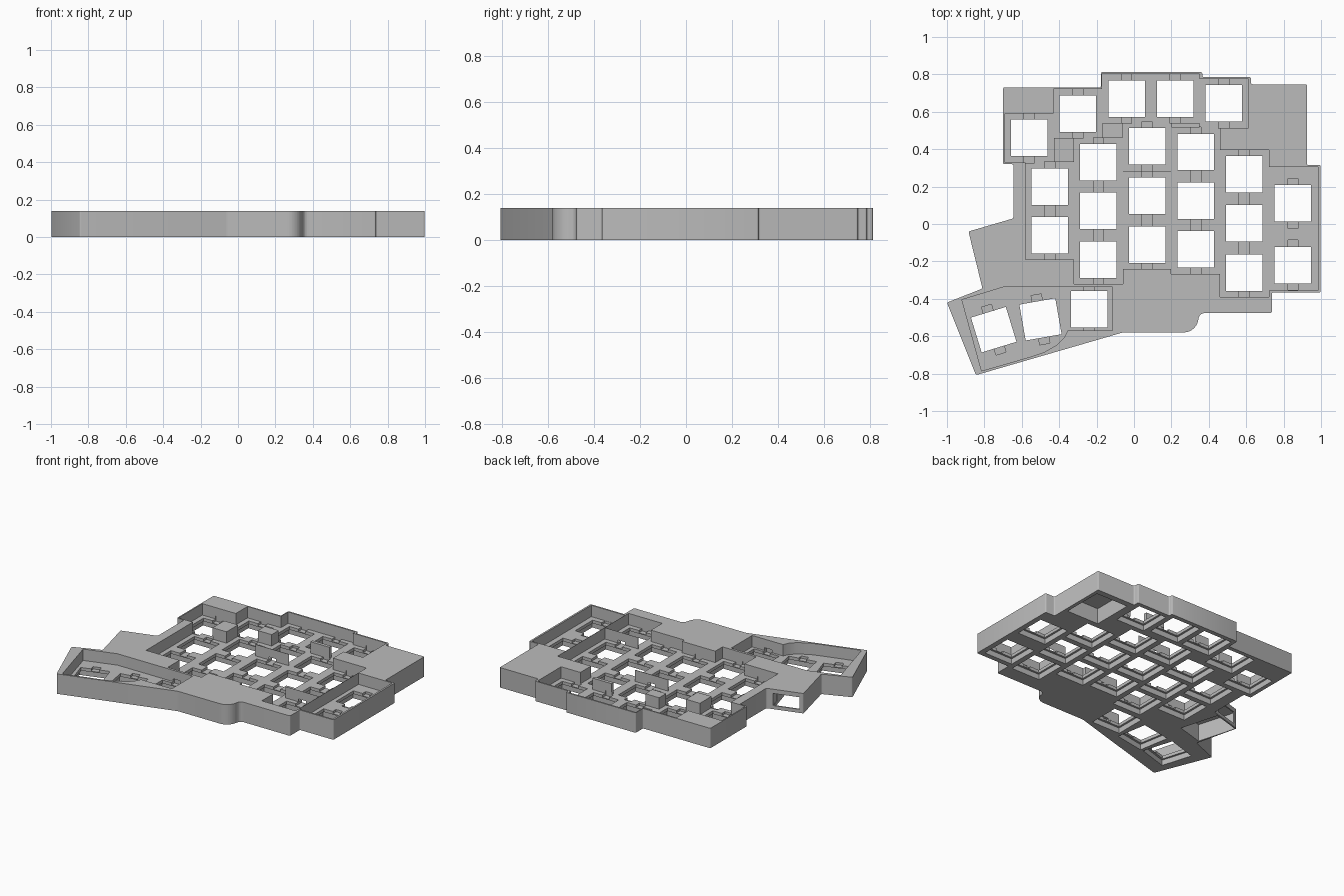
import bpy, bmesh, math
from mathutils import Vector, Matrix

cube = bpy.data.objects.get("Cube")
if cube:
    bpy.data.objects.remove(cube, do_unlink=True)

TOP, PLATE, LIP = 0.14, 0.06, 0.038
CELL, HOLE, POCKET = 0.262, 0.195, 0.222

grey = bpy.data.materials.new("case_grey")
grey.use_nodes = True
grey.diffuse_color = (0.5, 0.5, 0.5, 1)
grey.node_tree.nodes["Principled BSDF"].inputs["Base Color"].default_value = (0.5, 0.5, 0.5, 1)

cutters = bpy.data.collections.new("cutters")
bpy.context.scene.collection.children.link(cutters)


def prism(name, points, z0, z1, collection, rounding=0):
    """Extrude a flat outline from z0 to z1, optionally rounding its corners."""
    bm = bmesh.new()
    bm.faces.new([bm.verts.new((x, y, z0)) for x, y in points])
    if rounding:
        bmesh.ops.bevel(bm, geom=bm.verts[:], offset=rounding, segments=3,
                        profile=0.5, affect='VERTICES')
    grown = bmesh.ops.extrude_face_region(bm, geom=bm.faces[:])
    verts = [g for g in grown["geom"] if isinstance(g, bmesh.types.BMVert)]
    bmesh.ops.translate(bm, verts=verts, vec=(0, 0, z1 - z0))
    bmesh.ops.recalc_face_normals(bm, faces=bm.faces[:])
    mesh = bpy.data.meshes.new(name)
    bm.to_mesh(mesh)
    bm.free()
    mesh.materials.append(grey)
    ob = bpy.data.objects.new(name, mesh)
    collection.objects.link(ob)
    return ob


def cut_box(name, x, y, w, d, z0, z1, turn=0):
    """Add a rectangular cutter centred on x, y and turned about z."""
    rot = Matrix.Rotation(math.radians(turn), 2)
    corners = [(-w, -d), (w, -d), (w, d), (-w, d)]
    pts = [rot @ (Vector(c) / 2) + Vector((x, y)) for c in corners]
    prism(name, pts, z0, z1, cutters).hide_render = True


def arc(cx, cy, r, a0, a1, n=8):
    return [(cx + r * math.cos(math.radians(a0 + (a1 - a0) * i / n)),
             cy + r * math.sin(math.radians(a0 + (a1 - a0) * i / n))) for i in range(n + 1)]


# Case body
back = [(-0.645, 0.03), (-0.645, 0.32), (-0.70, 0.32), (-0.70, 0.73), (-0.177, 0.73),
        (-0.177, 0.812), (0.365, 0.812), (0.365, 0.786), (0.625, 0.786), (0.625, 0.747),
        (0.925, 0.747), (0.925, 0.315), (0.998, 0.315), (0.998, -0.366),
        (0.737, -0.366), (0.737, -0.476)]
front = [(-0.06, -0.58), (-0.845, -0.808), (-1.0, -0.42), (-0.81, -0.345), (-0.885, -0.04)]
curve = arc(0.375, -0.506, 0.03, 90, 180, 4) + arc(0.265, -0.5, 0.08, 0, -90)
case = prism("keyboard_case", back + curve + front, 0, TOP,
             bpy.context.scene.collection, 0.008)

# Key positions: staggered columns, single top row, fanned thumb keys
columns = {-0.45: (0.20, -0.06), -0.19: (0.33, 0.07, -0.19), 0.07: (0.415, 0.15, -0.11),
           0.33: (0.385, 0.125, -0.135), 0.59: (0.265, 0.003, -0.26)}
keys = [(x, y, 0) for x, ys in columns.items() for y in ys]
keys += [(-0.56, 0.46, 0), (-0.30, 0.59, 0), (-0.04, 0.67, 0), (0.22, 0.67, 0), (0.48, 0.645, 0)]
wide = [(0.85, 0.11, 0), (0.85, -0.22, 0)]
thumb = [(-0.24, -0.455, 0), (-0.50, -0.51, 10), (-0.75, -0.565, 17)]

# Sunken key wells
for x, y, t in keys:
    cut_box("key_well", x, y, CELL, CELL, PLATE, 0.2)
cut_box("outer_well", 0.854, -0.025, CELL, 0.66, PLATE, 0.2)
thumb_well = [(-0.92, -0.405), (-0.70, -0.338), (-0.115, -0.338), (-0.115, -0.57),
              (-0.355, -0.57), (-0.375, -0.61), (-0.41, -0.645), (-0.48, -0.685),
              (-0.56, -0.712), (-0.815, -0.785)]
prism("thumb_well", thumb_well, PLATE, 0.2, cutters).hide_render = True

# Switch holes, clip notches and underside pockets
for x, y, t in keys + wide + thumb:
    cut_box("switch_hole", x, y, HOLE, HOLE, 0.02, 0.08, t)
    cut_box("clip_notch", x, y, 0.055, 0.267, 0.044, 0.08, t)
    cut_box("switch_pocket", x, y, POCKET, POCKET, -0.02, LIP, t)

# Controller pocket, open below
cut_box("controller_pocket", 0.775, 0.56, 0.25, 0.29, -0.02, 0.11)

# Connector housing: hollow from below with a port in its back wall
cut_box("connector_hollow", -0.745, -0.155, 0.20, 0.28, -0.02, 0.12, 16)
cut_box("connector_port", -0.77, -0.02, 0.18, 0.12, 0.025, 0.11, 16)

# Carve the body
mod = case.modifiers.new("carve", 'BOOLEAN')
mod.operation = 'DIFFERENCE'
mod.solver = 'EXACT'
mod.operand_type = 'COLLECTION'
mod.collection = cutters
bpy.context.view_layer.update()
carved = bpy.data.meshes.new_from_object(
    case.evaluated_get(bpy.context.evaluated_depsgraph_get()))
case.modifiers.clear()
case.data = carved
carved.materials.clear()
carved.materials.append(grey)
for p in carved.polygons:
    p.material_index = 0
for ob in list(cutters.objects):
    bpy.data.objects.remove(ob, do_unlink=True)
bpy.data.collections.remove(cutters)

# Smooth the rounded corners, keep hard edges
bpy.context.view_layer.objects.active = case
case.select_set(True)
bpy.ops.object.shade_smooth_by_angle(angle=math.radians(31))
